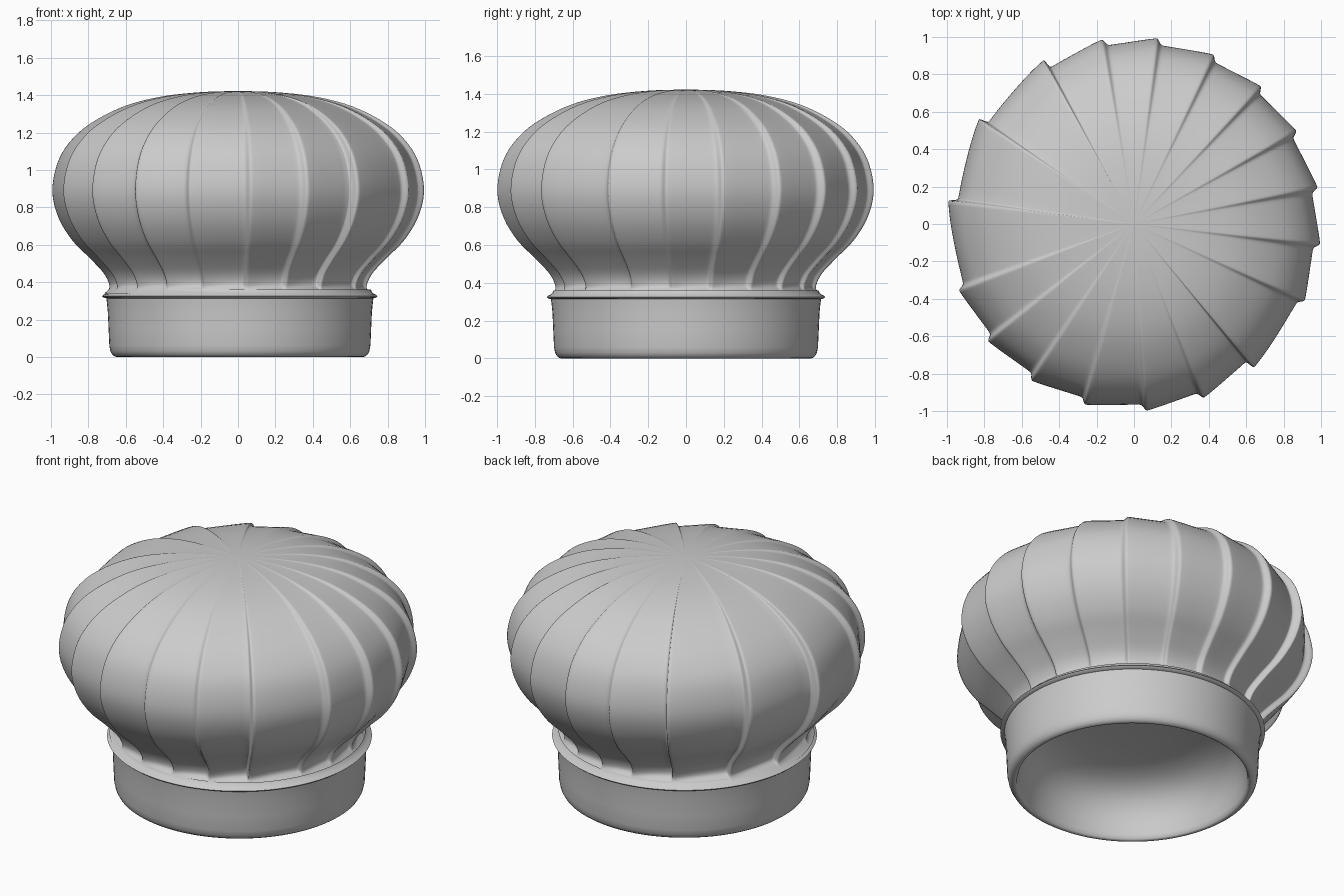
import bpy, bmesh, math

if "Cube" in bpy.data.objects:
    bpy.data.objects.remove(bpy.data.objects["Cube"])


def spline(points, steps):
    """Catmull-Rom curve through (radius, height, pleat strength) points."""
    pts = [points[0]] + points + [points[-1]]
    out = []
    for i in range(1, len(pts) - 2):
        a, b, c, d = pts[i - 1:i + 3]
        for s in range(steps):
            t = s / steps
            out.append([0.5 * (2 * q + (r - p) * t + (2 * p - 5 * q + 4 * r - u) * t * t
                               + (3 * q - p - 3 * r + u) * t ** 3)
                        for p, q, r, u in zip(a, b, c, d)])
    out.append(list(points[-1]))
    return out


def finish(name, bm, angle):
    bmesh.ops.remove_doubles(bm, verts=bm.verts, dist=0.0003)
    bmesh.ops.recalc_face_normals(bm, faces=bm.faces)
    mesh = bpy.data.meshes.new(name)
    bm.to_mesh(mesh)
    bm.free()
    obj = bpy.data.objects.new(name, mesh)
    bpy.context.collection.objects.link(obj)
    bpy.ops.object.select_all(action='DESELECT')
    obj.select_set(True)
    bpy.context.view_layer.objects.active = obj
    bpy.ops.object.shade_smooth_by_angle(angle=math.radians(angle))
    return obj


def skin(name, rings, angle):
    """Join closed rings of coordinates into one surface."""
    bm = bmesh.new()
    rows = [[bm.verts.new(p) for p in ring] for ring in rings]
    n = len(rows[0])
    for a, b in zip(rows, rows[1:]):
        for j in range(n):
            k = (j + 1) % n
            bm.faces.new((a[j], a[k], b[k], b[j]))
    return finish(name, bm, angle)


BAND_X = 0.01   # the band sits slightly off the crown's centre


def lathe(name, profile, angle=60, n=96):
    return skin(name, [[(BAND_X + r * math.cos(2 * math.pi * j / n),
                         r * math.sin(2 * math.pi * j / n), z)
                        for j in range(n)] for r, z in profile], angle)


# Head band with thin flange and a rounded cavity inside
lathe("head_band", [
    (0.70, 0.36), (0.71, 0.342), (0.728, 0.333), (0.737, 0.325), (0.73, 0.318), (0.714, 0.314),
    (0.711, 0.29), (0.706, 0.24), (0.702, 0.15), (0.698, 0.06), (0.692, 0.03), (0.682, 0.012),
    (0.668, 0.002), (0.655, 0.0), (0.645, 0.006), (0.638, 0.03), (0.63, 0.09), (0.615, 0.15),
    (0.585, 0.21), (0.54, 0.26), (0.47, 0.30), (0.37, 0.325), (0.2, 0.338), (0.0001, 0.342)])

# Fold positions in degrees, clockwise from above
tips = [83, 65, 47.5, 30, 11.5, -6, -24, -50, -68, -86, -105, -123,
        -141, -159, -187, -214, -241, -260]
fractions = [0.2, 0.3, 0.4, 0.5, 0.6, 0.69, 0.78, 0.86, 0.92, 0.96]
columns = []   # (angle, inward depth) around the crown
for i, a in enumerate(tips):
    b = tips[(i + 1) % len(tips)] - (360 if i == len(tips) - 1 else 0)
    before = (tips[i - 1] - a) % 360
    deep = before > 22
    depth = 0.052 if deep else 0.035
    w = 0.6 if deep else 1.1      # shallow pleats roll over more softly
    span = a - b
    columns += [(a, 0.0), (a - 0.4 * w, 0.004), (a - 0.8 * w, depth * 0.4),
                (a - 1.2 * w, depth * 0.75), (a - 1.7 * w, depth * 0.93),
                (a - 2.3 * w, depth * 0.97)]
    for f in fractions:
        # hollow the middle so each pleat reads as a taut panel
        d = depth * (1 - f) ** 1.05 + 0.012 * math.sin(math.pi * f) * span / 20
        columns.append((a - span * f, d))

# Crown profile: radius, height, pleat strength
crown = spline([
    (0.715, 0.34, 0.0), (0.695, 0.36, 0.1), (0.694, 0.39, 0.65), (0.725, 0.45, 0.9),
    (0.80, 0.53, 1.0), (0.89, 0.62, 1.0), (0.965, 0.74, 1.0), (1.0, 0.88, 1.0),
    (0.975, 1.03, 0.95), (0.91, 1.145, 0.9), (0.80, 1.245, 0.75), (0.62, 1.338, 0.45),
    (0.42, 1.391, 0.2), (0.2, 1.416, 0.06), (0.0001, 1.422, 0.0)], 4)

# Puffed pleated crown
rings = []
for r, z, s in crown:
    ring = []
    for a, d in columns:
        t = math.radians(a)
        rr = max(r - d * s, 0.0001)
        # on the shallow top the folds also sink downward
        sink = d * s * 0.5 * max(0, (z - 1.1) / 0.32)
        ring.append((rr * math.cos(t), rr * math.sin(t), z - sink))
    rings.append(ring)
skin("pleated_crown", rings, 80)
